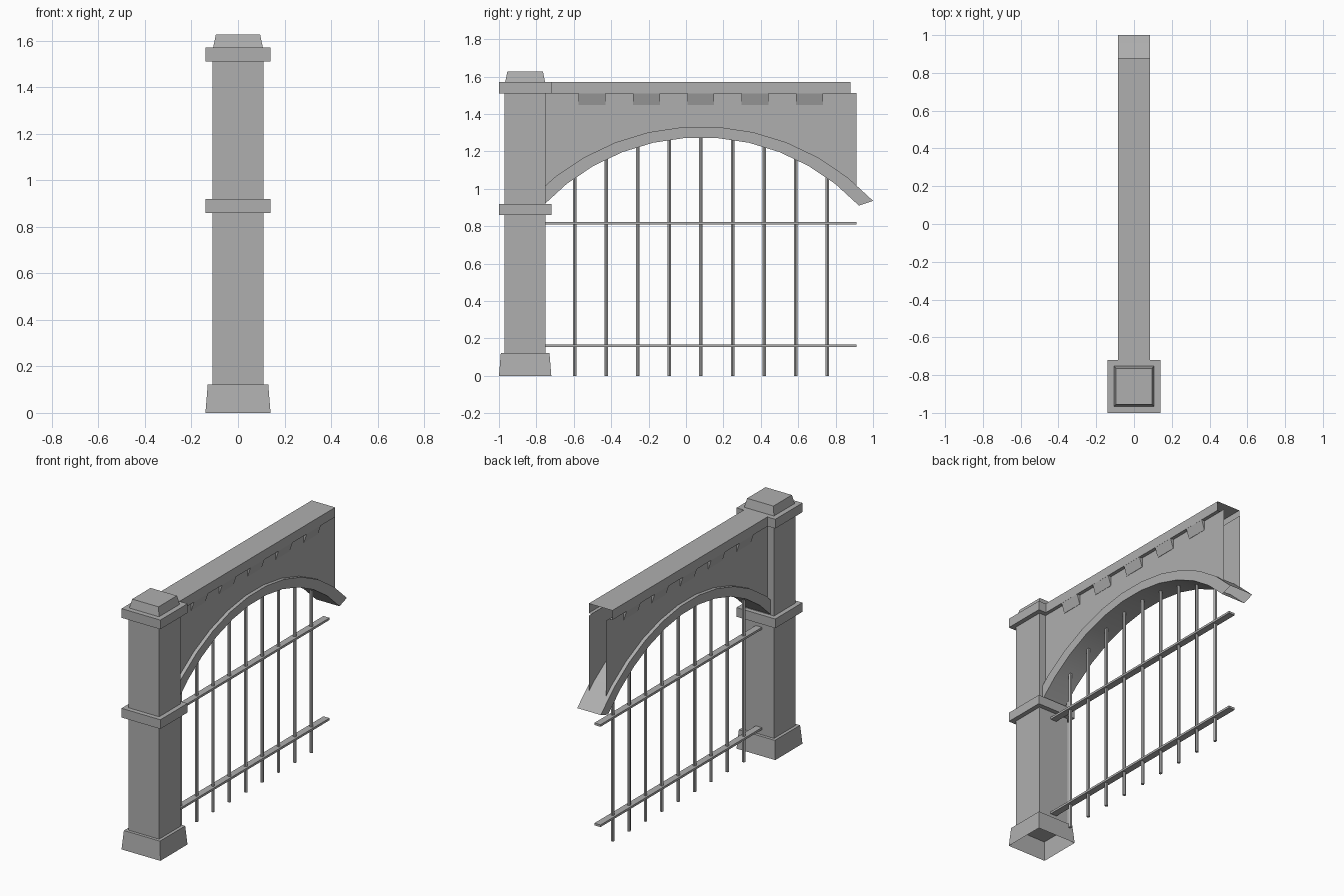
import bpy, bmesh
from math import sin, cos, asin, pi, radians

if "Cube" in bpy.data.objects:
    bpy.data.objects.remove(bpy.data.objects["Cube"])

MID = 0.08          # centre of the arch opening along y
stone = bpy.data.materials.new("dark_grey")
stone.diffuse_color = (.43, .43, .43, 1)
stone.use_nodes = True
stone.node_tree.nodes["Principled BSDF"].inputs["Base Color"].default_value = stone.diffuse_color


def make(name, verts, faces):
    me = bpy.data.meshes.new(name)
    me.from_pydata(verts, [], faces)
    bm = bmesh.new()
    bm.from_mesh(me)
    bmesh.ops.recalc_face_normals(bm, faces=bm.faces)
    bm.to_mesh(me)
    bm.free()
    me.materials.append(stone)
    ob = bpy.data.objects.new(name, me)
    bpy.context.collection.objects.link(ob)
    return ob


def loft(name, rings, closed=True, caps=(False, False)):
    """Join a list of equal-length rings of points with quads."""
    n = len(rings[0])
    verts = [p for r in rings for p in r]
    faces = []
    for i in range(len(rings) - 1):
        for j in range(n if closed else n - 1):
            k = (j + 1) % n
            faces.append((i * n + j, i * n + k, (i + 1) * n + k, (i + 1) * n + j))
    if caps[0]:
        faces.append(tuple(range(n)))
    if caps[1]:
        faces.append(tuple(range(len(verts) - n, len(verts))))
    return make(name, verts, faces)


def square(h, z):
    return [(sx * h, -.86 + sy * h, z) for sx, sy in ((-1, -1), (1, -1), (1, 1), (-1, 1))]


# Pillar: open-bottomed base, then shaft with middle band and cap
loft("pillar_base", [square(.14, 0), square(.13, .122)], caps=(False, True))
sections = [(.122, .11), (.86, .11), (.86, .14), (.92, .14), (.92, .11), (1.51, .11),
            (1.51, .14), (1.57, .14), (1.57, .107), (1.627, .095)]
loft("pillar", [square(h, z) for z, h in sections], caps=(False, True))


# Arch: circular arcs of 11 straight segments, given by half span, top and end height
def arc(half, top, end, n=11):
    r = (half ** 2 + (top - end) ** 2) / (2 * (top - end))
    a = asin(half / r)
    return [(MID + r * sin(t), top - r + r * cos(t))
            for t in (a * (2 * i / n - 1) for i in range(n + 1))]


def height(pts, y):
    for (y0, z0), (y1, z1) in zip(pts, pts[1:]):
        if y0 <= y <= y1:
            return z0 + (z1 - z0) * (y - y0) / (y1 - y0)


inner = arc(.845, 1.275, .91)
outer = arc(.92, 1.334, .936)
ring = loft("arch_ring", [[(-.085, *i), (.085, *i), (.085, *o), (-.085, *o)]
                          for i, o in zip(inner, outer)])
bpy.context.view_layer.objects.active = ring
ring.select_set(True)
bpy.ops.object.shade_smooth_by_angle(angle=radians(30))

# Wall sheets above the arch, open at the far end
ys = [-.755] + [y for y, z in outer if -.755 < y < .91] + [.912]
for side, s in (("left", -1), ("right", 1)):
    wall = loft("wall_" + side, [[(s * .062, y, height(outer, y)), (s * .062, y, 1.512)]
                                 for y in ys], closed=False)
    # outward normals on each sheet
    if wall.data.polygons[0].normal.x * s < 0:
        wall.data.flip_normals()

# Coping: hollow channel on top of the wall
profile = [(-.062, 1.51), (-.085, 1.51), (-.085, 1.572), (.085, 1.572), (.085, 1.51), (.062, 1.51)]
coping = loft("coping", [[(x, y, z) for x, z in profile] for y in (-.73, .88)], closed=False)
if max(coping.data.polygons, key=lambda p: abs(p.normal.z) * p.area).normal.z < 0:
    coping.data.flip_normals()

# Sloping corbels under the coping
for i in range(5):
    yc = -.502 + i * .2905
    for s in (-1, 1):
        sec = [(.06, 1.512), (.085, 1.512), (.064, 1.448), (.06, 1.448)]
        loft("corbel", [[(s * x, yc + d, z) for x, z in sec] for d in (-.072, .072)],
             caps=(True, True))

# Upright bars, each reaching up into the arch
for i in range(9):
    y = MID + (i - 4) * .1688
    top = height(inner, y) + .02
    loft("upright_bar", [[(.011 * cos(k * pi / 3), y + .011 * sin(k * pi / 3), z) for k in range(6)]
                         for z in (0, top)], caps=(True, True))

# Flat cross rails
for z in (.162, .816):
    loft("cross_rail", [[(-.022, y, z - .007), (.022, y, z - .007),
                         (.022, y, z + .007), (-.022, y, z + .007)] for y in (-.755, .912)],
         caps=(True, True))
